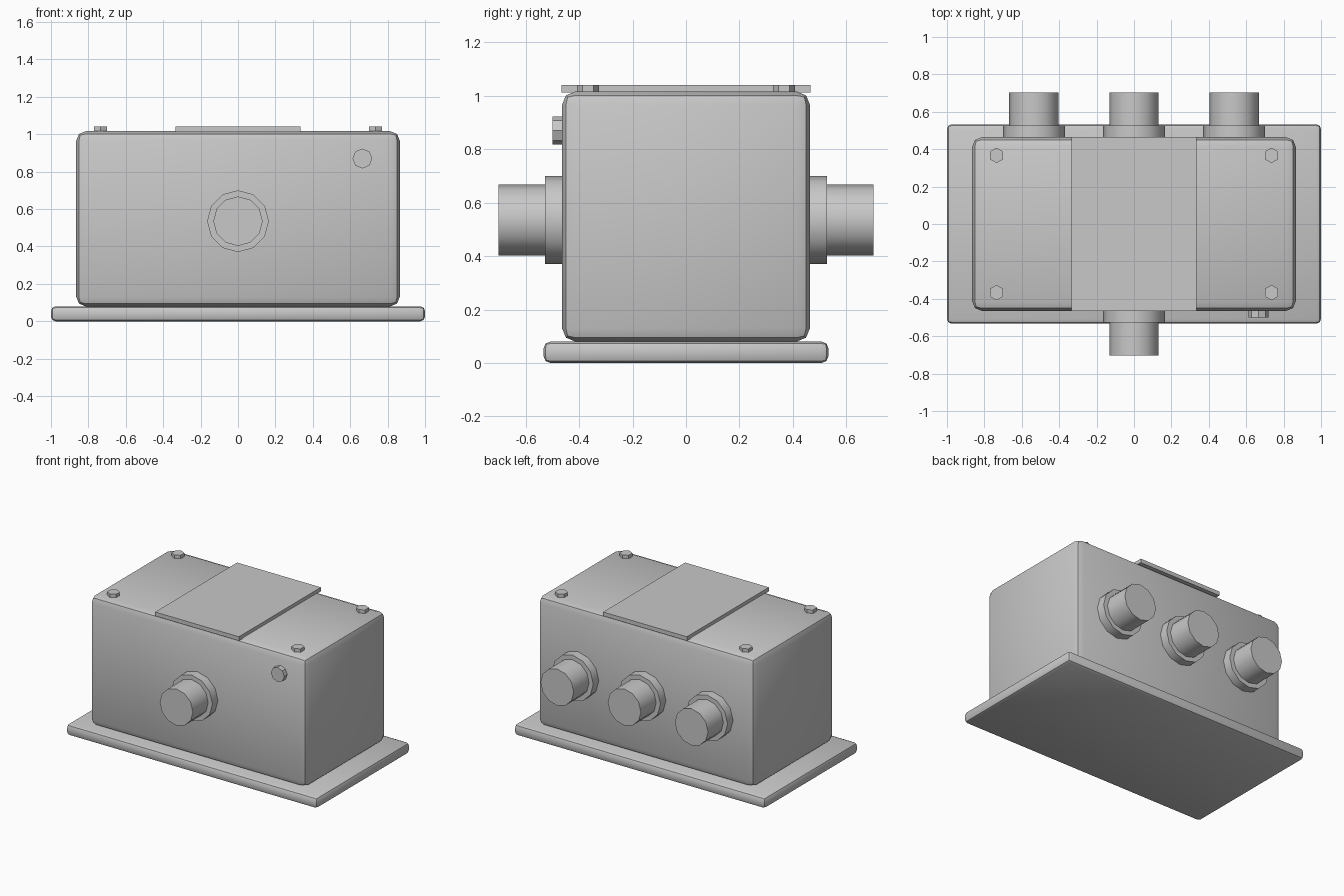
import bpy, math

if "Cube" in bpy.data.objects:
    bpy.data.objects.remove(bpy.data.objects["Cube"])

grey = bpy.data.materials.new("plain grey")
grey.diffuse_color = (0.58, 0.58, 0.58, 1)
grey.use_nodes = True
grey.node_tree.nodes["Principled BSDF"].inputs["Base Color"].default_value = grey.diffuse_color


def finish(ob, name, angle=31):
    ob.name = name
    ob.data.materials.append(grey)
    bpy.ops.object.shade_smooth_by_angle(angle=math.radians(angle))
    return ob


def box(name, sx, sy, z0, z1, bevel=0):
    bpy.ops.mesh.primitive_cube_add(size=1, location=(0, 0, (z0 + z1) / 2))
    ob = bpy.context.object
    ob.scale = (sx, sy, z1 - z0)
    bpy.ops.object.transform_apply(location=False, rotation=False, scale=True)
    if bevel:
        m = ob.modifiers.new("bevel", 'BEVEL')
        m.width = bevel
        m.segments = 2
        bpy.ops.object.modifier_apply(modifier=m.name)
    return finish(ob, name, 30)


def cyl(name, sides, r, depth, loc, along_y=False):
    rot = (math.pi / 2, 0, 0) if along_y else (0, 0, 0)
    bpy.ops.mesh.primitive_cylinder_add(vertices=sides, radius=r, depth=depth,
                                        location=loc, rotation=rot)
    return finish(bpy.context.object, name)


# Mounting base, housing and lid plate
box("base_plate", 2.0, 1.066, 0, 0.08, 0.025)
box("housing", 1.73, 0.928, 0.08, 1.016, 0.05)
box("lid_plate", 0.667, 0.932, 1.012, 1.041)

# Hex bolts on the top corners
for x in (-0.735, 0.735):
    for y in (-0.367, 0.367):
        cyl("top_bolt", 6, 0.041, 0.04, (x, y, 1.021))

# Pipe connectors: one in front, three behind
for x, s in ((0, -1), (-0.535, 1), (0, 1), (0.535, 1)):
    cyl("collar", 12, 0.165, 0.08, (x, s * 0.487, 0.535), True)
    cyl("pipe", 12, 0.132, 0.25, (x, s * 0.577, 0.535), True)

# Small front knob
cyl("front_knob", 8, 0.053, 0.05, (0.665, -0.474, 0.87), True)
